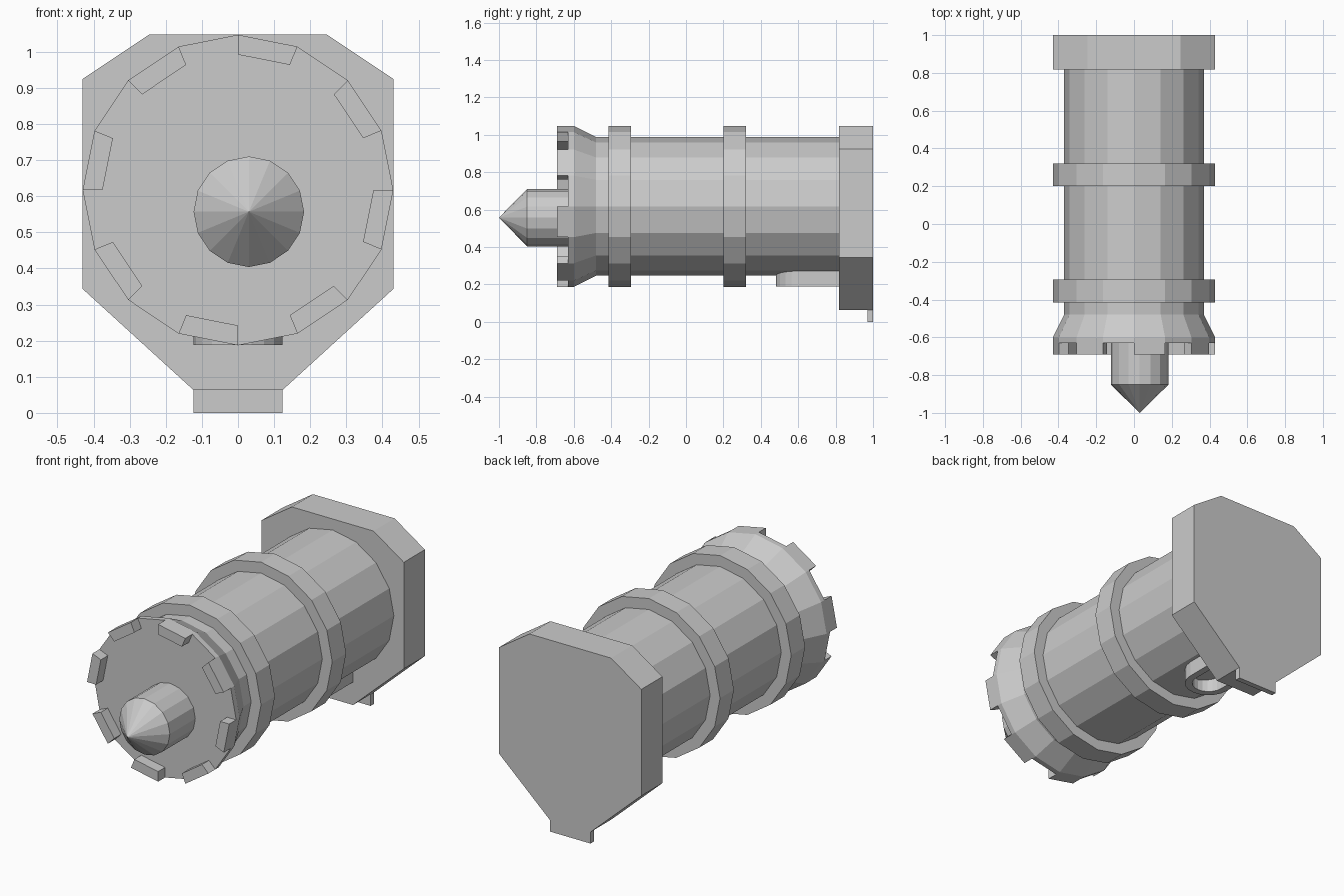
import bpy, bmesh
from math import sin, cos, pi
from mathutils import Vector

if "Cube" in bpy.data.objects:
    bpy.data.objects.remove(bpy.data.objects["Cube"])

SIDES = 16
AXIS_Z = 0.617


def finish(name, bm):
    bmesh.ops.recalc_face_normals(bm, faces=bm.faces)
    me = bpy.data.meshes.new(name)
    bm.to_mesh(me)
    bm.free()
    ob = bpy.data.objects.new(name, me)
    bpy.context.collection.objects.link(ob)
    return ob


def lathe(name, profile, cx=0.0, cz=AXIS_Z):
    """Revolve (y, radius) pairs about an axis along y; a final radius 0 makes a tip."""
    bm = bmesh.new()
    rings = []
    for y, r in profile:
        n = SIDES if r > 0 else 1
        rings.append([bm.verts.new((cx + r * sin(2 * pi * i / SIDES), y,
                                    cz + r * cos(2 * pi * i / SIDES))) for i in range(n)])
    for a, b in zip(rings, rings[1:]):
        for i in range(SIDES):
            j = (i + 1) % SIDES
            if len(b) == 1:
                bm.faces.new((a[i], b[0], a[j]))
            else:
                bm.faces.new((a[i], b[i], b[j], a[j]))
    for ring in (rings[0], rings[-1]):
        if len(ring) > 1:
            bm.faces.new(ring)
    return finish(name, bm)


def prism(name, points, offset):
    """Extrude a flat outline of 3D points by an offset."""
    bm = bmesh.new()
    base = [bm.verts.new(p) for p in points]
    top = [bm.verts.new(Vector(p) + Vector(offset)) for p in points]
    bm.faces.new(base)
    bm.faces.new(top[::-1])
    for i in range(len(base)):
        j = (i + 1) % len(base)
        bm.faces.new((base[i], top[i], top[j], base[j]))
    return finish(name, bm)


# barrel with flared muzzle
lathe("barrel", [(0.83, 0.37), (-0.48, 0.37), (-0.60, 0.43), (-0.63, 0.43)])

# raised bands
lathe("front_band", [(-0.295, 0.43), (-0.415, 0.43)])
lathe("rear_band", [(0.32, 0.43), (0.20, 0.43)])

# offset nozzle with pointed tip
lathe("spike", [(-0.62, 0.153), (-0.85, 0.153), (-1.0, 0.0)], 0.03, 0.557)

# muzzle teeth on every other side
step = 2 * pi / SIDES
for k in range(0, SIDES, 2):
    corners = [(0.43, k), (0.43, k + 1), (0.375, k + 1), (0.375, k)]
    prism(f"tooth_{k // 2 + 1}",
          [(r * sin(i * step), -0.69, AXIS_Z + r * cos(i * step)) for r, i in corners],
          (0, 0.06, 0))

# rear mounting plate
half = [(0.247, 1.047), (0.43, 0.925), (0.43, 0.343), (0.123, 0.063)]
outline = half + [(-x, z) for x, z in reversed(half)]
prism("back_plate", [(x, 0.818, z) for x, z in outline], (0, 0.182, 0))

# bottom tab of the plate
prism("bottom_tab", [(-0.123, 0.97, 0), (0.123, 0.97, 0),
                     (0.123, 0.97, 0.063), (-0.123, 0.97, 0.063)], (0, 0.03, 0))


# U-shaped loop under the barrel
def u_path(r, n=10):
    arc = [(r * cos(pi * i / n), 0.603 - r * sin(pi * i / n)) for i in range(n + 1)]
    return [(r, 0.825)] + arc + [(-r, 0.825)]


loop = u_path(0.123) + u_path(0.085)[::-1]
prism("under_loop", [(x, y, 0.188) for x, y in loop], (0, 0, 0.09))
